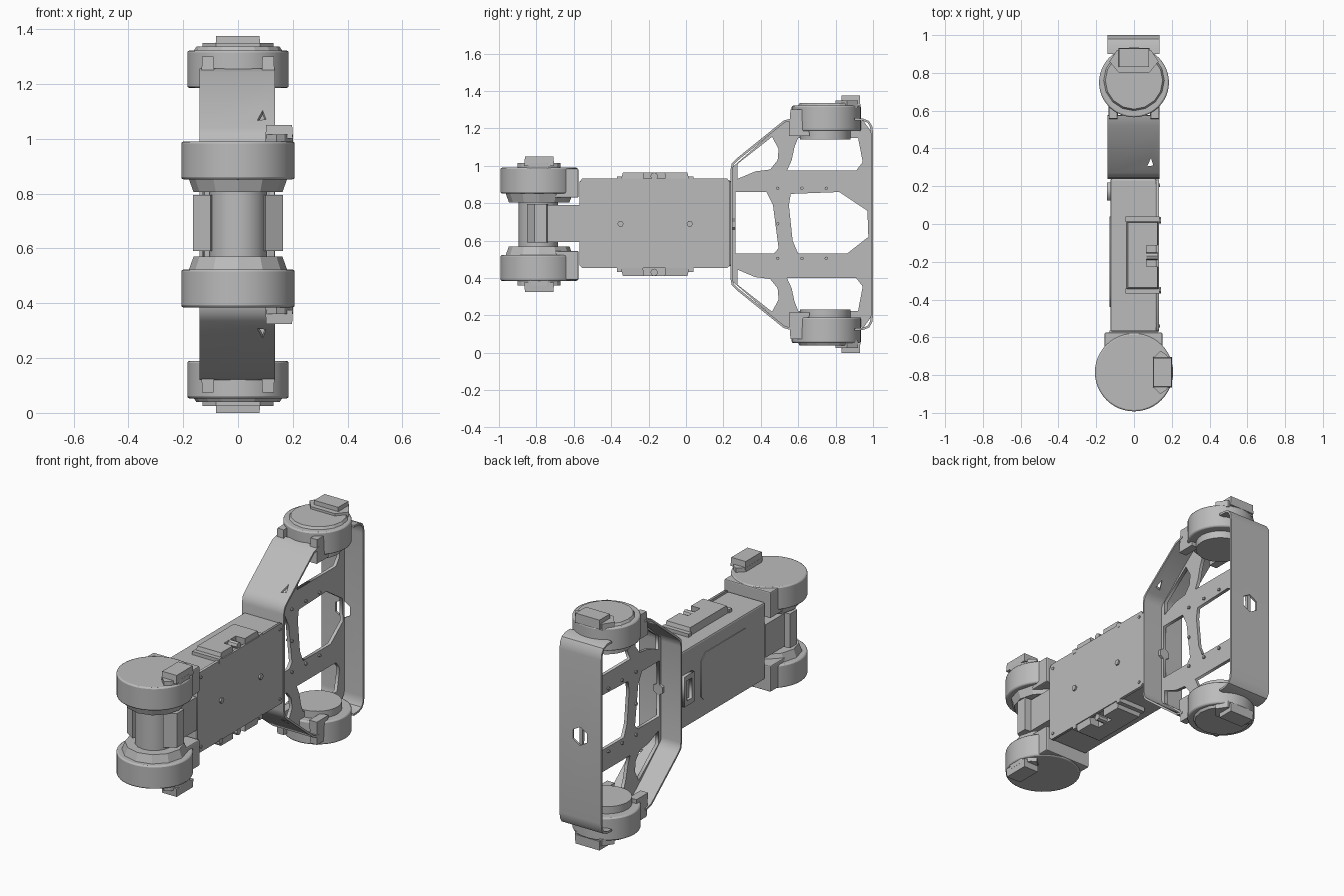
import bpy, bmesh
from math import pi, cos, sin, radians
from mathutils import Matrix

if "Cube" in bpy.data.objects:
    bpy.data.objects.remove(bpy.data.objects["Cube"])

MID = 0.6875          # height of the mirror plane
COLOUR = (0.5, 0.5, 0.5, 1)
grey = bpy.data.materials.new("light_grey")
grey.use_nodes = True
grey.diffuse_color = COLOUR
grey.node_tree.nodes["Principled BSDF"].inputs["Base Color"].default_value = COLOUR


def add(name, bm, bevel=0.0, smooth=False):
    bmesh.ops.recalc_face_normals(bm, faces=bm.faces)
    mesh = bpy.data.meshes.new(name)
    bm.to_mesh(mesh)
    bm.free()
    mesh.materials.append(grey)
    ob = bpy.data.objects.new(name, mesh)
    bpy.context.collection.objects.link(ob)
    if bevel:
        mod = ob.modifiers.new("bevel", "BEVEL")
        mod.width, mod.segments, mod.limit_method = bevel, 2, "ANGLE"
    if smooth:
        shade(ob)
    return ob


def shade(ob):
    bpy.ops.object.select_all(action="DESELECT")
    ob.select_set(True)
    bpy.context.view_layer.objects.active = ob
    bpy.ops.object.shade_smooth_by_angle(angle=radians(35))


def prism(name, pts, z0, z1, taper=1.0, bevel=0.0, smooth=False):
    """Extrude an outline in plan; the end at z1 shrinks by taper."""
    bm = bmesh.new()
    cx = sum(p[0] for p in pts) / len(pts)
    cy = sum(p[1] for p in pts) / len(pts)
    low = [bm.verts.new((x, y, z0)) for x, y in pts]
    top = [bm.verts.new((cx + (x - cx) * taper, cy + (y - cy) * taper, z1)) for x, y in pts]
    bm.faces.new(low)
    bm.faces.new(top)
    for i in range(len(pts)):
        j = (i + 1) % len(pts)
        bm.faces.new((low[i], low[j], top[j], top[i]))
    return add(name, bm, bevel, smooth)


def rect(x0, x1, y0, y1):
    return [(x0, y0), (x1, y0), (x1, y1), (x0, y1)]


def ring(x, y, r, n=48):
    return [(x + r * cos(2 * pi * i / n), y + r * sin(2 * pi * i / n)) for i in range(n)]


def rod(name, centre, r, depth, axis, sides):
    bm = bmesh.new()
    turn = Matrix.Rotation(pi / 2, 4, "Y" if axis == "X" else "X")
    bmesh.ops.create_cone(bm, cap_ends=True, segments=sides, radius1=r, radius2=r,
                          depth=depth, matrix=Matrix.Translation(centre) @ turn)
    return add(name, bm)


def flip(path):
    return [(y, 2 * MID - z) for y, z in path]


def bake(ob):
    """Replace an object's data by its evaluated mesh."""
    dg = bpy.context.evaluated_depsgraph_get()
    mesh = bpy.data.meshes.new_from_object(ob.evaluated_get(dg))
    new = bpy.data.objects.new(ob.name + "_part", mesh)
    new.matrix_world = ob.matrix_world.copy()
    bpy.context.collection.objects.link(new)
    name = ob.name
    bpy.data.objects.remove(ob)
    new.name = name
    return new


def sheet(name, path, cutters):
    """Bent metal strip following a side profile, with cut holes."""
    bm = bmesh.new()
    rows = [[bm.verts.new((x, y, z)) for x in (-0.14, 0.135)] for y, z in path]
    for a, b in zip(rows, rows[1:]):
        bm.faces.new((a[0], a[1], b[1], b[0]))
    ob = add(name, bm)
    solid = ob.modifiers.new("thickness", "SOLIDIFY")
    solid.thickness, solid.offset = 0.012, 0
    for c in cutters:
        c.hide_render = True
        cut = ob.modifiers.new("hole", "BOOLEAN")
        cut.operation, cut.object, cut.solver = "DIFFERENCE", c, "EXACT"
    bpy.context.view_layer.update()
    ob = bake(ob)
    for c in cutters:
        bpy.data.objects.remove(c)
    shade(ob)


def plate(name, loops, x, half):
    """Flat side plate with openings, drawn in y and z."""
    cu = bpy.data.curves.new(name, "CURVE")
    cu.dimensions, cu.fill_mode, cu.extrude = "2D", "BOTH", half
    for loop in loops:
        sp = cu.splines.new("POLY")
        sp.points.add(len(loop) - 1)
        for p, (y, z) in zip(sp.points, loop):
            p.co = (y, z, 0, 1)
        sp.use_cyclic_u = True
    cu.materials.append(grey)
    ob = bpy.data.objects.new(name, cu)
    ob.rotation_euler = (pi / 2, 0, pi / 2)
    ob.location.x = x
    bpy.context.collection.objects.link(ob)
    bpy.context.view_layer.update()
    return bake(ob)


# Main body and its side covers
prism("body", rect(-0.125, 0.12, -0.57, 0.24), 0.462, 0.922, bevel=0.01)
edge = [(-0.555, 0.453), (0.22, 0.453), (0.235, 0.468), (0.235, 0.91), (0.22, 0.932),
        (-0.555, 0.932), (-0.57, 0.91), (-0.57, 0.468)]
plate("side_cover", [edge], 0.125, 0.008)
plate("battery_hatch", [[(-0.44, 0.55), (0.0, 0.55), (0.04, 0.59), (0.04, 0.8), (0.0, 0.84),
                         (-0.38, 0.84), (-0.44, 0.78)]], -0.125, 0.004)
plate("port_frame", [[(0.125, 0.6), (0.22, 0.6), (0.22, 0.78), (0.125, 0.78)],
                     [(0.15, 0.63), (0.195, 0.63), (0.195, 0.75), (0.15, 0.75)]], -0.133, 0.011)
for y in (-0.35, 0.02):
    rod("cover_bolt", (0.135, y, 0.69), 0.017, 0.016, "X", 6)
for y in (-0.54, 0.205):
    for z in (0.485, 0.9):
        rod("corner_screw", (0.133, y, z), 0.009, 0.01, "X", 8)

# Parts repeated above and below the mirror plane
C_SHAPE = [(-0.04, -0.35), (0.128, -0.35), (0.128, -0.23), (0.065, -0.23), (0.065, -0.11),
           (0.128, -0.11), (0.128, 0.02), (-0.04, 0.02)]
for side, s in (("upper", 1), ("lower", -1)):
    def z(h):
        return MID + s * (h - MID)

    # Raised guard on the body
    prism(side + "_guard", C_SHAPE, z(0.915), z(0.965), taper=0.93)
    for y in (-0.355, 0.025):
        prism(side + "_guard_tab", rect(-0.045, 0.135, y - 0.014, y + 0.014), z(0.915), z(0.942))
    rod(side + "_guard_boss", (0.09, -0.17, z(0.945)), 0.02, 0.07, "X", 8)

    # Front motor
    prism(side + "_front_motor", ring(0, -0.785, 0.207), z(0.852), z(0.99), bevel=0.008, smooth=True)
    prism(side + "_front_mount", rect(-0.155, 0.15, -0.72, -0.575), z(0.83), z(0.985), bevel=0.006)
    prism(side + "_front_collar", ring(0, -0.785, 0.18, 12), z(0.855), z(0.805), taper=0.9)
    cap = [(0.1, -0.86), (0.14, -0.9), (0.17, -0.88), (0.2, -0.83), (0.2, -0.74),
           (0.17, -0.69), (0.14, -0.67), (0.1, -0.71)]
    prism(side + "_front_cap_base", cap, z(0.98), z(1.015))
    prism(side + "_front_connector", rect(0.1, 0.2, -0.865, -0.705), z(1.0), z(1.05), taper=0.95)

    # Rear motor
    prism(side + "_rear_motor", ring(0, 0.75, 0.185), z(1.185), z(1.322), bevel=0.008, smooth=True)
    prism(side + "_rear_hub", ring(0, 0.745, 0.135), z(1.142), z(1.19), smooth=True)
    prism(side + "_rear_lid", ring(0, 0.76, 0.165, 16), z(1.315), z(1.336), taper=0.92)
    prism(side + "_rear_connector_base",
          [(-0.13, 0.86), (-0.08, 0.8), (0.08, 0.8), (0.13, 0.86), (0.09, 0.92), (-0.09, 0.92)],
          z(1.31), z(1.35))
    prism(side + "_rear_connector", rect(-0.083, 0.082, 0.83, 0.932), z(1.32), z(1.375), taper=0.96)
    for x in (-0.11, 0.11):
        prism(side + "_motor_ear", rect(x - 0.025, x + 0.025, 0.55, 0.66), z(1.16), z(1.3), taper=0.85)

# Column between the front motors
prism("front_column", ring(0, -0.79, 0.105, 16), 0.56, 0.82, smooth=True)
for x in (-1, 1):
    rail = [(x * 0.165, -0.81), (x * 0.165, -0.745), (x * 0.07, -0.735), (x * 0.1, -0.85)]
    prism("column_rail", rail, 0.59, 0.795)
prism("front_neck", rect(-0.13, 0.125, -0.75, -0.565), 0.593, 0.79)

# Bent bracket strips
front = [(0.575, 1.25), (0.525, 1.237), (0.275, 1.035), (0.25, 1.01), (0.243, 0.975)]
back = [(0.9, 1.25), (0.945, 1.247), (0.975, 1.235), (0.99, 1.21), (0.994, 1.175)]
tri = [(0.07, 0.305), (0.102, 0.31), (0.09, 0.35)]
sheet("front_strip", front + flip(front)[::-1],
      [prism("upper_notch", tri, 0.98, 1.2), prism("lower_notch", tri, 0.18, 0.4)])
sheet("back_strip", back + flip(back)[::-1],
      [rod("hole_cutter", (0, 0.99, MID), 0.055, 0.1, "Y", 6)])
rod("front_strip_nut", (0, 0.255, MID), 0.035, 0.02, "Y", 6)

# Web plate inside the bracket
half_edge = [(0.245, 0.99), (0.525, 1.235), (0.57, 1.245), (0.6, 1.2), (0.9, 1.2),
             (0.945, 1.245), (0.992, 1.18)]
corner = [(0.275, 1.01), (0.46, 1.155), (0.495, 1.09), (0.49, 1.03), (0.45, 0.98), (0.37, 0.97), (0.275, 0.93)]
rear = [(0.58, 1.1), (0.6, 1.15), (0.92, 1.15), (0.945, 1.02), (0.91, 0.975), (0.54, 0.975), (0.565, 1.03)]
window = [(0.265, 0.86), (0.43, 0.86), (0.465, 0.79), (0.495, 0.56), (0.47, 0.53), (0.265, 0.53)]
middle = [(0.56, 0.85), (0.82, 0.86), (0.97, 0.76), (0.975, 0.62), (0.86, 0.53), (0.6, 0.53),
          (0.57, 0.6), (0.55, 0.79)]
plate("web_plate", [half_edge + flip(half_edge)[::-1], corner, flip(corner), rear, flip(rear),
                    window, middle], 0.0, 0.01)
for y, h in ((0.49, 0.88), (0.62, 0.88), (0.75, 0.88), (0.49, 0.69), (0.62, 0.505), (0.75, 0.505), (0.49, 0.505)):
    rod("web_rivet", (0, y, h), 0.009, 0.04, "X", 8)
